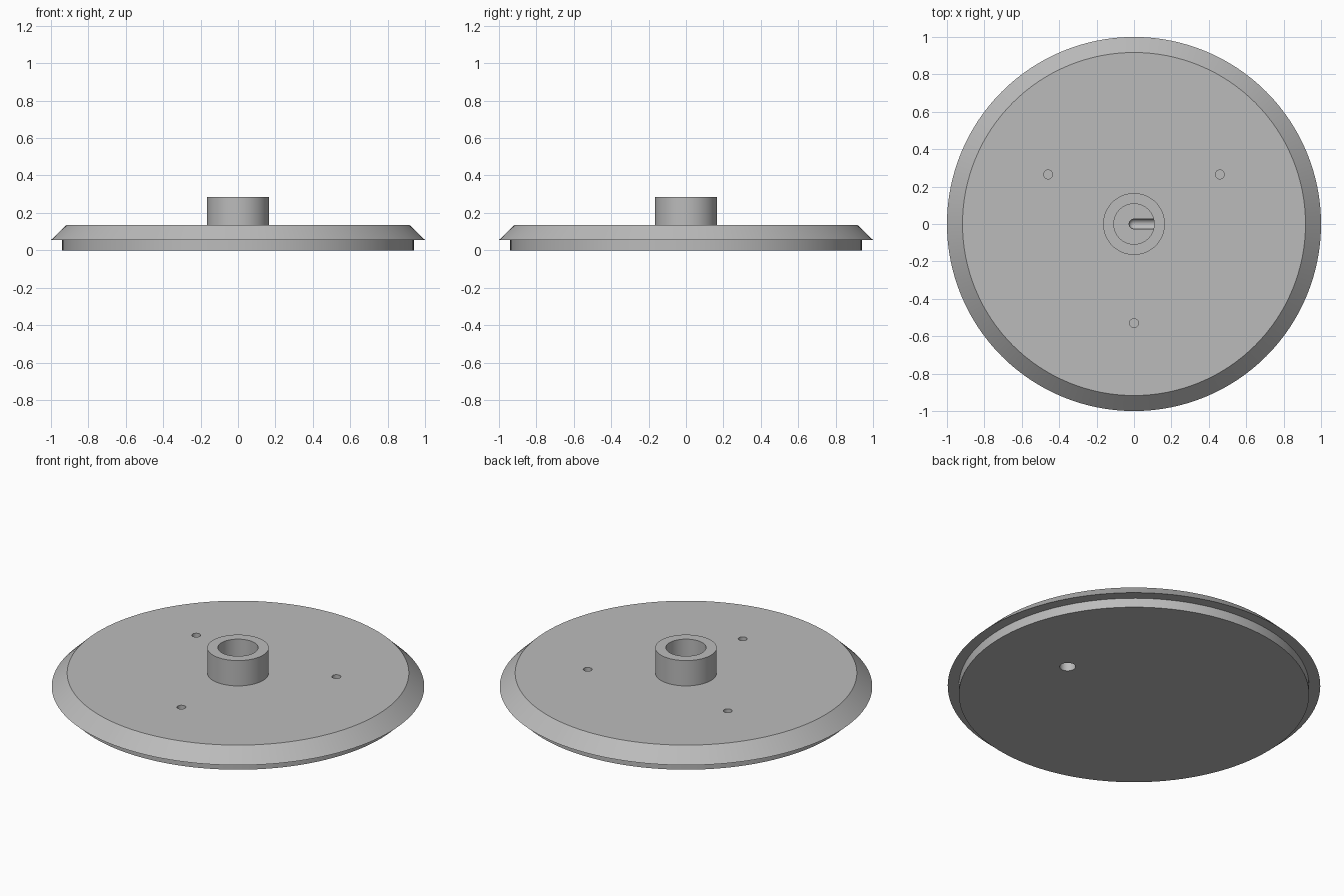
import bpy
import bmesh
import math
from mathutils import Matrix

SEGMENTS = 128

default_cube = bpy.data.objects.get("Cube")
if default_cube:
    bpy.data.objects.remove(default_cube, do_unlink=True)

grey = bpy.data.materials.new("plain_grey")
grey.use_nodes = True
GREY = (0.5, 0.5, 0.5, 1)
grey.diffuse_color = GREY
grey.node_tree.nodes["Principled BSDF"].inputs["Base Color"].default_value = GREY


def make_object(name, bm):
    bmesh.ops.recalc_face_normals(bm, faces=bm.faces[:])
    mesh = bpy.data.meshes.new(name)
    bm.to_mesh(mesh)
    bm.free()
    mesh.materials.append(grey)
    obj = bpy.data.objects.new(name, mesh)
    bpy.context.collection.objects.link(obj)
    return obj


def lathe(name, profile):
    """Revolve an (r, z) profile that starts and ends on the axis."""
    bm = bmesh.new()
    verts = [bm.verts.new((r, 0, z)) for r, z in profile]
    edges = [bm.edges.new(pair) for pair in zip(verts, verts[1:])]
    bmesh.ops.spin(bm, geom=verts + edges, cent=(0, 0, 0), axis=(0, 0, 1),
                   angle=math.tau, steps=SEGMENTS)
    bmesh.ops.remove_doubles(bm, verts=bm.verts[:], dist=0.0005)
    # Merge the triangle fans on the axis into flat caps
    hubs = [v for v in bm.verts if math.hypot(v.co.x, v.co.y) < 0.0005]
    bmesh.ops.dissolve_verts(bm, verts=hubs)
    return make_object(name, bm)


def cutter(name, radius, length, matrix):
    bm = bmesh.new()
    bmesh.ops.create_cone(bm, cap_ends=True, segments=32, radius1=radius,
                          radius2=radius, depth=length, matrix=matrix)
    return make_object(name, bm)


# Stepped plate with bevelled rim and hollow central hub
RIM_Z, TOP_Z, HUB_Z, FLOOR_Z = 0.055, 0.135, 0.285, 0.08
plate = lathe("flanged_plate", [
    (0, 0), (0.94, 0), (0.94, RIM_Z), (1, RIM_Z), (0.917, TOP_Z),
    (0.165, TOP_Z), (0.165, HUB_Z), (0.108, HUB_Z), (0.108, FLOOR_Z), (0, FLOOR_Z),
])

# Three blind screw holes in the top
cutters = []
for i in range(3):
    a = math.radians(30 + 120 * i)
    spot = Matrix.Translation((0.53 * math.cos(a), 0.53 * math.sin(a), TOP_Z))
    cutters.append(cutter("screw_hole_cutter", 0.024, 0.12, spot))

# Cable passage: round pocket, side tunnel and outlet underneath
OUTLET_X, TUNNEL_Z, TUNNEL_R = 0.465, 0.068, 0.029
bm = bmesh.new()
bmesh.ops.create_uvsphere(bm, u_segments=32, v_segments=16, radius=TUNNEL_R,
                          matrix=Matrix.Translation((0, 0, TUNNEL_Z)))
cutters.append(make_object("pocket_cutter", bm))
cutters.append(cutter("tunnel_cutter", TUNNEL_R, OUTLET_X,
                      Matrix.Translation((OUTLET_X / 2, 0, TUNNEL_Z))
                      @ Matrix.Rotation(math.pi / 2, 4, "Y")))
cutters.append(cutter("outlet_cutter", 0.043, 0.2,
                      Matrix.Translation((OUTLET_X, 0, 0))))

# Cut every hole, then discard the cutters
bpy.context.view_layer.objects.active = plate
for tool in cutters:
    tool.hide_render = True
    mod = plate.modifiers.new(tool.name, "BOOLEAN")
    mod.operation = "DIFFERENCE"
    mod.solver = "EXACT"
    mod.object = tool
    bpy.ops.object.modifier_apply(modifier=mod.name)
    bpy.data.objects.remove(tool, do_unlink=True)

# Smooth round walls, sharp rims
bpy.ops.object.select_all(action="DESELECT")
plate.select_set(True)
bpy.ops.object.shade_smooth_by_angle(angle=math.radians(25))
